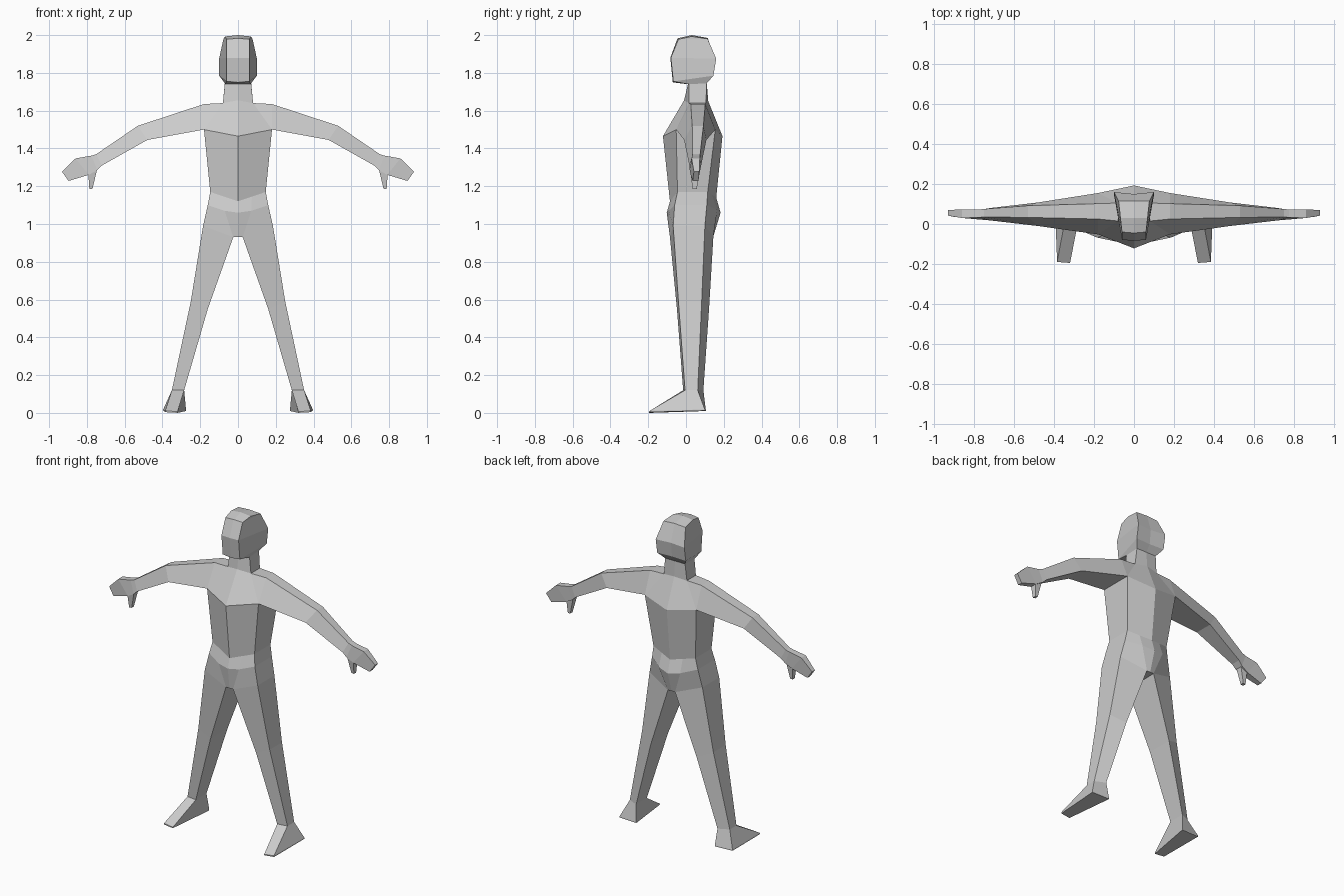
import bpy, bmesh

skin = bpy.data.materials.new("light_grey")
skin.diffuse_color = (0.6, 0.6, 0.6, 1)


def part(name, lofts, faces=()):
    """Loft rows of points on the +x half, mirror them and weld the seam.
    lofts: (rings, closed, cap_start, cap_end, skipped segments)"""
    bm = bmesh.new()
    for side in (1, -1):
        def new(p):
            return bm.verts.new((p[0] * side, p[1], p[2]))
        for rings, closed, cap0, cap1, skip in lofts:
            rows = [[new(p) for p in r] for r in rings]
            n = len(rows[0])
            for a, b in zip(rows, rows[1:]):
                for i in range(n if closed else n - 1):
                    if i not in skip:
                        j = (i + 1) % n
                        bm.faces.new((a[i], a[j], b[j], b[i]))
            if cap0:
                bm.faces.new(rows[0])
            if cap1:
                bm.faces.new(rows[-1])
        for f in faces:
            bm.faces.new([new(p) for p in f])
    bmesh.ops.remove_doubles(bm, verts=bm.verts[:], dist=0.0005)
    bmesh.ops.recalc_face_normals(bm, faces=bm.faces[:])
    mesh = bpy.data.meshes.new(name)
    bm.to_mesh(mesh)
    bm.free()
    mesh.materials.append(skin)
    obj = bpy.data.objects.new(name, mesh)
    bpy.context.collection.objects.link(obj)
    return obj


# Shared joint outlines, each running front centre, front side, back side, back centre
neck_top = [(0, 0.01, 1.74), (0.07, 0.015, 1.74), (0.07, 0.11, 1.745), (0, 0.11, 1.745)]
neck_base = [(0, -0.01, 1.655), (0.08, 0.015, 1.64), (0.08, 0.105, 1.64), (0, 0.118, 1.65)]
chest = [(0, -0.122, 1.465), (0.18, -0.052, 1.50), (0.18, 0.155, 1.50), (0, 0.193, 1.465)]
waist = [(0, -0.085, 1.12), (0.147, -0.045, 1.17), (0.147, 0.115, 1.17), (0, 0.16, 1.14)]
leg_top = [(0.025, -0.085, 0.93), (0.185, -0.068, 0.99), (0.185, 0.10, 0.99), (0.025, 0.145, 0.935)]
ankle = [(0.285, -0.015, 0.12), (0.35, -0.005, 0.12), (0.35, 0.062, 0.12), (0.285, 0.092, 0.12)]

# Head: face panel, flared sides and a slightly arched crown
crown_front = [(0, -0.045, 1.983), (0.06, -0.04, 1.978)]
crown_mid = [(0, 0.03, 2.0), (0.068, 0.03, 1.993)]
crown_back = [(0, 0.115, 1.985), (0.077, 0.115, 1.98)]
head_rings = [
    [crown_front[0], crown_front[1], crown_back[1], crown_back[0]],
    [(0, -0.083, 1.88), (0.06, -0.08, 1.88), (0.1, 0.16, 1.875), (0, 0.15, 1.875)],
    [(0, -0.07, 1.75), (0.06, -0.067, 1.755), (0.1, 0.145, 1.785), (0, 0.14, 1.785)],
    neck_top]
part("head", [(head_rings, False, False, False, ()),
              ([crown_front, crown_mid, crown_back], False, False, False, ())],
     [[crown_front[1], crown_mid[1], crown_back[1]]])

# Neck
part("neck", [([neck_top, neck_base], False, False, False, ())])

# Torso: the upper side opening is filled by the arms
part("torso", [([neck_base, chest], False, False, False, (1,)),
               ([chest, waist], False, False, False, ())])


# Pelvis: waistband, hip row and crotch strip
def mid(a, b):
    return tuple((u + v) / 2 for u, v in zip(a, b))


band = [waist[0], mid(waist[0], waist[1]), waist[1], waist[2], mid(waist[2], waist[3]), waist[3]]
hips = [(0, -0.102, 1.06), (0.07, -0.092, 1.07), (0.16, -0.06, 1.10),
        (0.16, 0.11, 1.10), (0.075, 0.165, 1.075), (0, 0.183, 1.06)]
crotch = [(0, -0.085, 0.93)] + leg_top + [(0, 0.145, 0.935)]
part("pelvis", [([band, hips, crotch], False, False, False, ())],
     [[crotch[0], crotch[1], crotch[4], crotch[5]]])

# Legs
knee = [(0.16, -0.048, 0.55), (0.25, -0.04, 0.59), (0.25, 0.083, 0.59), (0.16, 0.122, 0.55)]
part("legs", [([leg_top, knee, ankle], True, False, False, ())])

# Feet: wedges that run forward to a thin toe
sole = [(0.32, -0.195, 0.006), (0.385, -0.19, 0.012), (0.396, 0.10, 0.018), (0.275, 0.105, 0.015)]
base = [(0.32, -0.195, 0), (0.385, -0.19, 0.004), (0.396, 0.10, 0.012), (0.275, 0.105, 0.01)]
part("feet", [([ankle, sole, base], True, False, True, ())])


# Arms: narrow on top, wide underneath, order top front, top back, bottom back, bottom front
def arm_ring(top, bottom, ty, by):
    return [(top[0], ty[0], top[1]), (top[0], ty[1], top[1]),
            (bottom[0], by[1], bottom[1]), (bottom[0], by[0], bottom[1])]


wrist = arm_ring((0.75, 1.37), (0.72, 1.31), (0.035, 0.075), (0.018, 0.08))
arms = [
    [neck_base[1], neck_base[2], chest[2], chest[1]],
    arm_ring((0.18, 1.635), (0.18, 1.50), (0.025, 0.102), (-0.052, 0.155)),
    arm_ring((0.53, 1.52), (0.48, 1.445), (0.033, 0.092), (-0.01, 0.108)),
    wrist]
part("arms", [(arms, True, False, False, ())])

# Hands
hands = [
    wrist,
    arm_ring((0.775, 1.362), (0.745, 1.285), (0.033, 0.073), (0.02, 0.075)),
    arm_ring((0.86, 1.347), (0.79, 1.26), (0.03, 0.073), (0.025, 0.07)),
    arm_ring((0.932, 1.277), (0.897, 1.228), (0.042, 0.07), (0.035, 0.066))]
part("hands", [(hands, True, False, True, ())])

# Thumbs
thumb_top = [(0.747, 0.025, 1.285), (0.792, 0.025, 1.262), (0.792, 0.065, 1.262), (0.747, 0.065, 1.285)]
thumb_tip = [(0.77, 0.035, 1.187), (0.787, 0.035, 1.185), (0.787, 0.058, 1.185), (0.77, 0.058, 1.187)]
part("thumbs", [([thumb_top, thumb_tip], True, True, True, ())])
